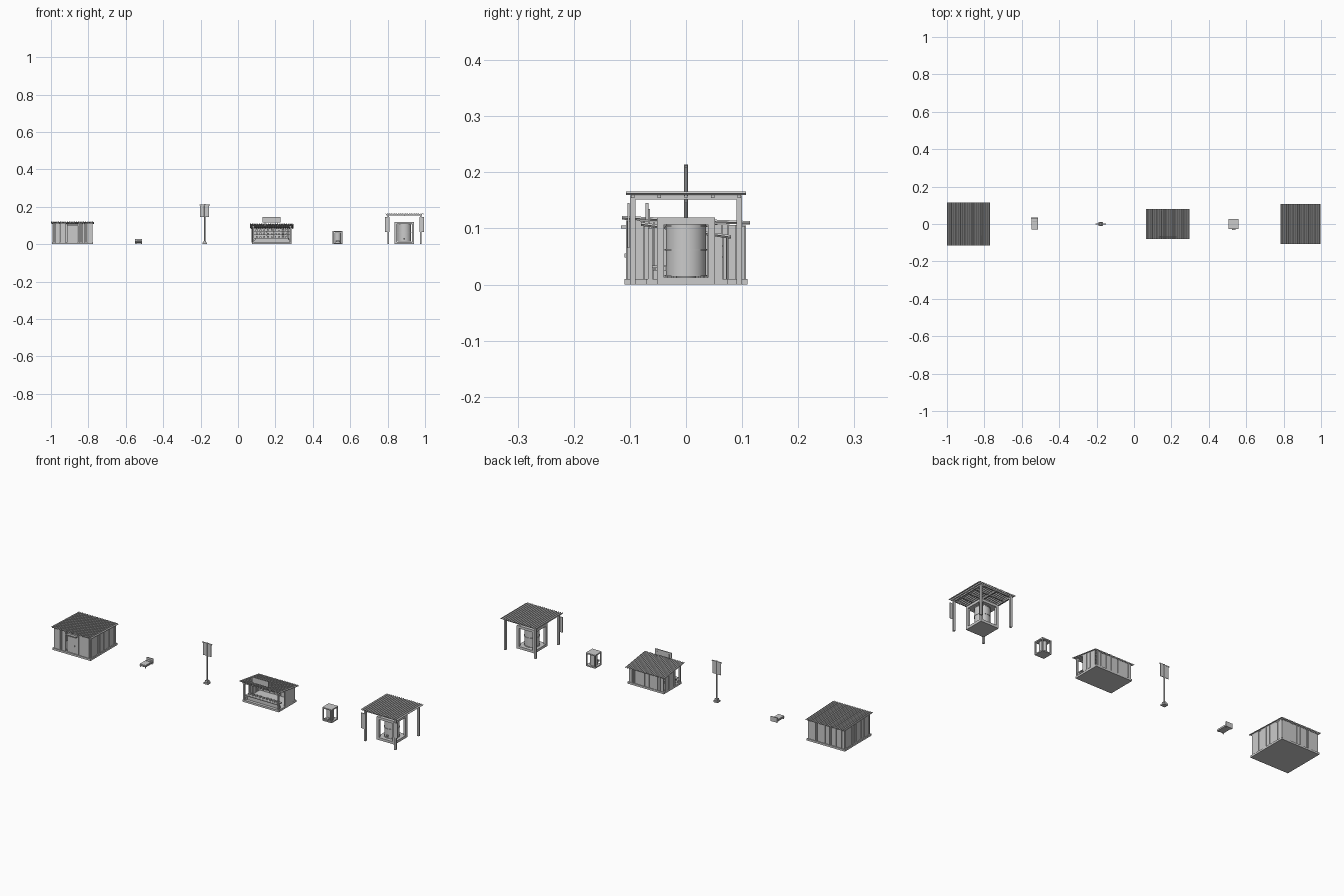
import bpy, math, random

if "Cube" in bpy.data.objects:
    bpy.data.objects.remove(bpy.data.objects["Cube"])
random.seed(4)


def mesh(name, verts, faces):
    me = bpy.data.meshes.new(name)
    me.from_pydata(verts, [], faces)
    ob = bpy.data.objects.new(name, me)
    bpy.context.collection.objects.link(ob)
    return ob


QUADS = [(0, 2, 3, 1), (4, 5, 7, 6), (0, 1, 5, 4), (2, 6, 7, 3), (0, 4, 6, 2), (1, 3, 7, 5)]


def boxes(name, items):
    """One object from many boxes, each (x0, x1, y0, y1, z0, z1)."""
    v, f = [], []
    for x0, x1, y0, y1, z0, z1 in items:
        b = len(v)
        v += [(x, y, z) for z in (z0, z1) for y in (y0, y1) for x in (x0, x1)]
        f += [tuple(i + b for i in q) for q in QUADS]
    return mesh(name, v, f)


def cyl(name, x, y, z0, z1, r, n=24, rot=None):
    bpy.ops.mesh.primitive_cylinder_add(vertices=n, radius=r, depth=z1 - z0,
                                        location=(x, y, (z0 + z1) / 2), rotation=rot or (0, 0, 0))
    ob = bpy.context.object
    ob.name = name
    if n > 12:
        bpy.ops.object.shade_smooth_by_angle()
    return ob


def sheet(name, x0, x1, y0, y1, z0, z1, n, amp=0.003):
    """Corrugated roof sheet: waves across x, sloping from z0 to z1 along y."""
    m = n * 6
    v, f = [], []
    for i in range(m + 1):
        w = amp * math.sin(2 * math.pi * i / 6)
        x = x0 + (x1 - x0) * i / m
        v += [(x, y0, z0 + w), (x, y1, z1 + w)]
    for i in range(m):
        f.append((2 * i, 2 * i + 2, 2 * i + 3, 2 * i + 1))
    ob = mesh(name, v, f)
    s = ob.modifiers.new("thick", 'SOLIDIFY')
    s.thickness = 0.0015
    s.offset = 0
    return ob


def planks(a, b, const, side, axis, height, z0=0.01, n=20, skip=None):
    """Upright boards of uneven width and depth along one wall."""
    out = []
    cuts = [random.uniform(0.6, 1.4) for _ in range(n)]
    k = (b - a) / sum(cuts)
    p = a
    for c in cuts:
        q = p + c * k
        d = 0.004 + random.uniform(0, 0.003)
        lo, hi = sorted((const, const + side * d))
        if not (skip and q > skip[0] and p < skip[1]):
            if axis == 'x':
                out.append((p, q - 0.0007, lo, hi, z0, height((lo + hi) / 2)))
            else:
                out.append((lo, hi, p, q - 0.0007, z0, height((p + q) / 2)))
        p = q
    return out


def frame(x, y, r, h, t):
    """Open cube frame with solid floor and lid."""
    it = [(x - r, x + r, y - r, y + r, 0, t), (x - r, x + r, y - r, y + r, h - t, h)]
    for sx in (-1, 1):
        for sy in (-1, 1):
            cx, cy = x + sx * (r - t / 2), y + sy * (r - t / 2)
            it.append((cx - t / 2, cx + t / 2, cy - t / 2, cy + t / 2, t, h - t))
    return it


# shack
roof_h = lambda y: 0.1145 - 0.045 * (y + 0.1)
boxes("shack_floor", [(-0.995, -0.775, -0.11, 0.11, 0, 0.01)])
walls = planks(-0.985, -0.785, -0.1, -1, 'x', roof_h, skip=(-0.91, -0.86))
walls += planks(-0.985, -0.785, 0.1, 1, 'x', roof_h)
walls += planks(-0.1, 0.1, -0.985, -1, 'y', roof_h)
walls += planks(-0.1, 0.1, -0.785, 1, 'y', roof_h)
boxes("shack_walls", walls)
boxes("shack_corner_posts", [(x - .005, x + .005, y - .005, y + .005, 0.01, roof_h(y) - .001)
                             for x in (-0.985, -0.785) for y in (-0.1, 0.1)])
boxes("shack_door", [(-0.913, -0.857, -0.103, -0.099, 0.01, 0.112),
                     (-0.907, -0.863, -0.107, -0.103, 0.012, 0.094)])
boxes("shack_door_hood", [(-0.915, -0.855, -0.116, -0.102, 0.1, 0.105)])
boxes("shack_door_handle", [(-0.872, -0.868, -0.11, -0.107, 0.048, 0.055)])
sheet("shack_roof", -1.0, -0.77, -0.114, 0.114, 0.119, 0.110, 24)

# bed
bx = -0.531
boxes("bed_frame", [(bx - .018, bx + .018, -.03, .031, 0.006, 0.010)]
      + [(x - .002, x + .002, y - .002, y + .002, 0, 0.007)
         for x in (bx - .015, bx + .015) for y in (-.026, .028)])
boxes("bed_headboard", [(bx - .019, bx + .019, .030, .034, 0.003, 0.028)])
mat = boxes("mattress", [(bx - .017, bx + .017, -.029, .030, 0.010, 0.016)])
pil = boxes("pillow", [(bx - .012, bx + .012, .014, .028, 0.016, 0.020)])
for o in (mat, pil):
    bv = o.modifiers.new("soft", 'BEVEL')
    bv.width, bv.segments = 0.0015, 2

# banner post
sx = -0.178
boxes("banner_post_base", [(sx - .012, sx + .012, -.012, .012, 0, 0.008),
                           (sx - .007, sx + .007, -.007, .007, 0.008, 0.018)])
cyl("banner_pole", sx, 0, 0.016, 0.214, 0.0032, 10)
boxes("banner_crossbar", [(sx - .028, sx + .028, -.002, .002, 0.208, 0.212)])
boxes("banner_cloths", [(sx - .024, sx - .002, -.0015, .0015, 0.145, 0.209),
                        (sx + .002, sx + .024, -.0015, .0015, 0.145, 0.209)])

# market stall
stall_h = lambda y: 0.104 - 0.14 * (y + 0.07)
boxes("stall_floor", [(0.075, 0.285, -0.07, 0.075, 0, 0.01)])
walls = planks(0.08, 0.28, 0.066, 1, 'x', stall_h)
walls += planks(-0.02, 0.066, 0.08, -1, 'y', stall_h, n=9)
walls += planks(-0.02, 0.066, 0.28, 1, 'y', stall_h, n=9)
boxes("stall_walls", walls)
boxes("stall_front_posts", [(x - .004, x + .004, -.068, -.06, 0.01, 0.101) for x in (0.081, 0.279)])
boxes("stall_front_beam", [(0.075, 0.285, -.068, -.061, 0.094, 0.1)])
boxes("stall_counter", [(0.09, 0.27, -.055, -.05, 0.01, 0.03), (0.085, 0.275, -.062, -.028, 0.03, 0.034)])
boxes("stall_shelves", [(0.084, 0.276, 0.04, 0.066, z, z + .003) for z in (0.048, 0.068)])
goods = []
for z, y in ((0.034, -0.045), (0.051, 0.052), (0.071, 0.052)):
    for i in range(9):
        x, w, h = 0.1 + i * 0.02, random.uniform(.003, .006), random.uniform(.006, .011)
        goods.append((x - w, x + w, y - .005, y + .005, z, z + h))
boxes("stall_goods", goods)
boxes("stall_crates", [(0.265, 0.279, -.059, -.047, 0.01, 0.026), (0.081, 0.093, -.059, -.047, 0.01, 0.022)])
sheet("stall_roof", 0.065, 0.295, -0.08, 0.08, 0.108, 0.085, 24)
boxes("stall_sign", [(0.132, 0.226, -0.072, -0.067, 0.115, 0.145)]
      + [(x - .002, x + .002, -.068, -.064, 0.1, 0.135) for x in (0.145, 0.213)])

# small caged tank
boxes("small_tank_frame", frame(0.533, 0, 0.027, 0.07, 0.006))
cyl("small_tank", 0.533, 0, 0.006, 0.062, 0.018)
boxes("small_tank_tap", [(0.523, 0.543, -0.033, -0.017, 0.012, 0.02)])

# large tank under a canopy
cx = 0.89
boxes("large_tank_frame", frame(cx, 0, 0.052, 0.12, 0.013))
tank = cyl("large_tank", cx, 0, 0.015, 0.107, 0.036, 32)
for z in (0.016, 0.062, 0.104):
    cyl("large_tank_hoop", cx, 0, z - .0015, z + .0015, 0.038, 32)
boxes("large_tank_tap", [(cx - .004, cx + .004, -.044, -.03, 0.024, 0.032)])
posts = [(x - .005, x + .005, y - .005, y + .005, 0, 0.158) for x in (0.803, 0.977) for y in (-0.095, 0.095)]
boxes("canopy_posts", posts)
boxes("canopy_beams", [(x - .003, x + .003, -.1, .1, 0.152, 0.159) for x in (0.803, 0.89, 0.977)]
      + [(0.795, 0.985, y - .003, y + .003, 0.154, 0.160) for y in (-.095, -.048, 0, .048, .095)])
sheet("canopy_roof", 0.785, 0.997, -0.107, 0.107, 0.163, 0.163, 18)
boxes("canopy_banners", [(x - .012, x + .012, -.104, -.101, 0.065, 0.145) for x in (0.797, 0.983)])
